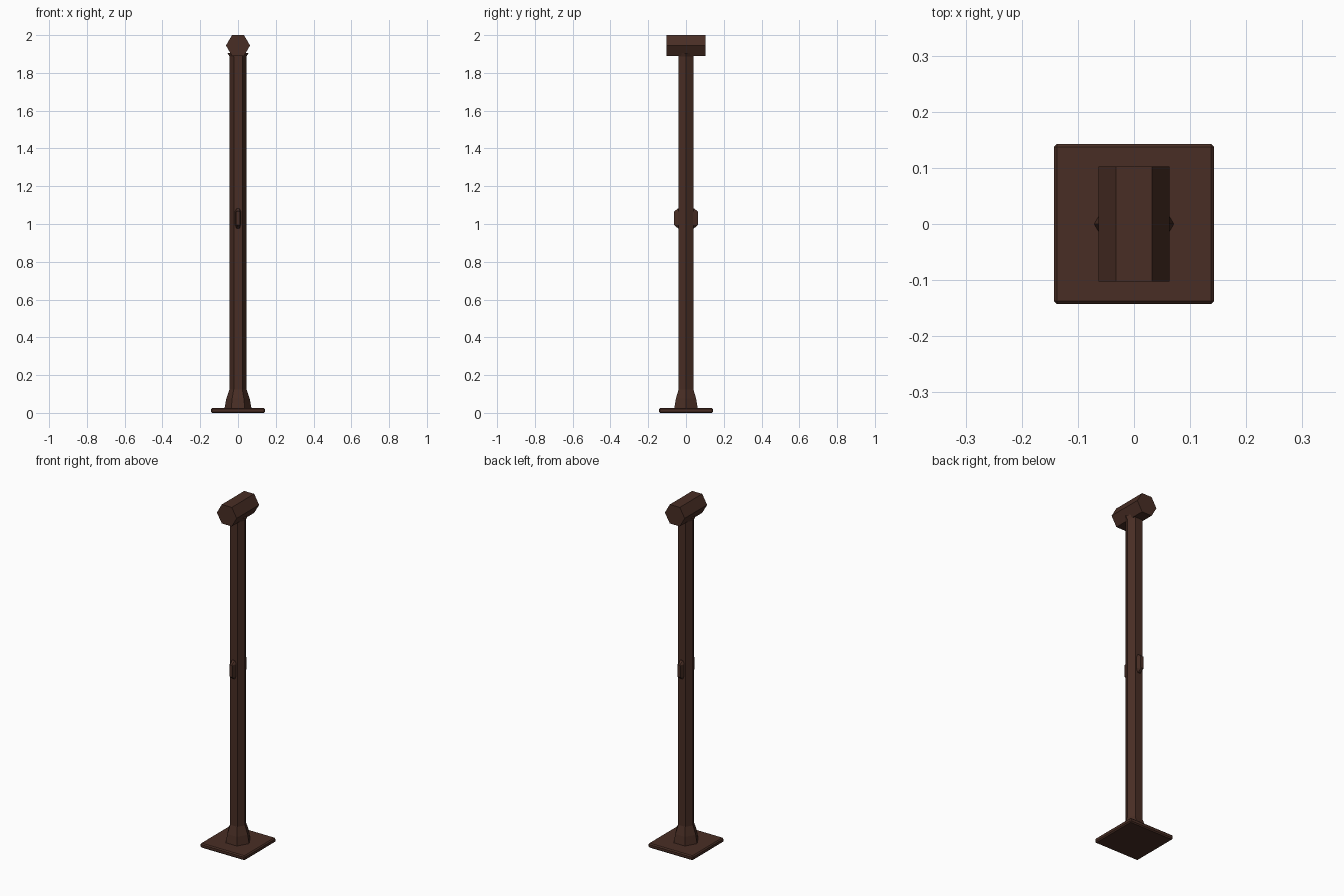
import bpy, bmesh, math

if "Cube" in bpy.data.objects:
    bpy.data.objects.remove(bpy.data.objects["Cube"])

brown = bpy.data.materials.new("dark brown")
brown.diffuse_color = (0.066, 0.027, 0.018, 1)
brown.use_nodes = True
brown.node_tree.nodes["Principled BSDF"].inputs["Base Color"].default_value = brown.diffuse_color


def make(name, bm):
    bmesh.ops.recalc_face_normals(bm, faces=bm.faces)
    me = bpy.data.meshes.new(name)
    bm.to_mesh(me)
    bm.free()
    me.materials.append(brown)
    ob = bpy.data.objects.new(name, me)
    bpy.context.collection.objects.link(ob)
    return ob


def loft(name, rings):
    """Skin a list of equal-length point rings and cap both ends."""
    bm = bmesh.new()
    vs = [[bm.verts.new(p) for p in r] for r in rings]
    n = len(vs[0])
    for a, b in zip(vs, vs[1:]):
        for i in range(n):
            j = (i + 1) % n
            bm.faces.new((a[i], a[j], b[j], b[i]))
    bm.faces.new(vs[0])
    bm.faces.new(vs[-1])
    return make(name, bm)


def hexagon(r):
    return [(r * math.cos(i * math.pi / 3), r * math.sin(i * math.pi / 3)) for i in range(6)]


# Square base plate with chamfered edges
bm = bmesh.new()
bmesh.ops.create_cube(bm, size=1)
for v in bm.verts:
    v.co = (v.co.x * 0.286, v.co.y * 0.286, (v.co.z + 0.5) * 0.026)
bmesh.ops.bevel(bm, geom=bm.edges[:], offset=0.006, segments=1, affect='EDGES')
make("base_plate", bm)

# Hexagonal post with flared foot, widening sideways just under the head
profile = [(0.02, 0.071, 1), (0.026, 0.071, 1), (0.075, 0.062, 1), (0.125, 0.045, 1),
           (1.887, 0.045, 1), (1.906, 0.045, 1.25)]
loft("post", [[(x * sx, y, z) for x, y in hexagon(r)] for z, r, sx in profile])

# Hexagonal head lying front to back
loft("head", [[(x, yy, 1.945 + z) for x, z in hexagon(0.0635)] for yy in (-0.1025, 0.1025)])

# Small chamfered lugs halfway up, front and back
for s, name in ((-1, "front_lug"), (1, "back_lug")):
    rings = []
    for y, k in ((0.03, 1.0), (0.042, 1.0), (0.064, 0.66)):
        outline = [(0.016, -0.035), (0.016, 0.035), (0.008, 0.053 * k), (-0.008, 0.053 * k),
                   (-0.016, 0.035), (-0.016, -0.035), (-0.008, -0.053 * k), (0.008, -0.053 * k)]
        w = 1.0 if k == 1 else 0.6
        rings.append([(x * w, s * y, 1.03 + z) for x, z in outline])
    loft(name, rings)
